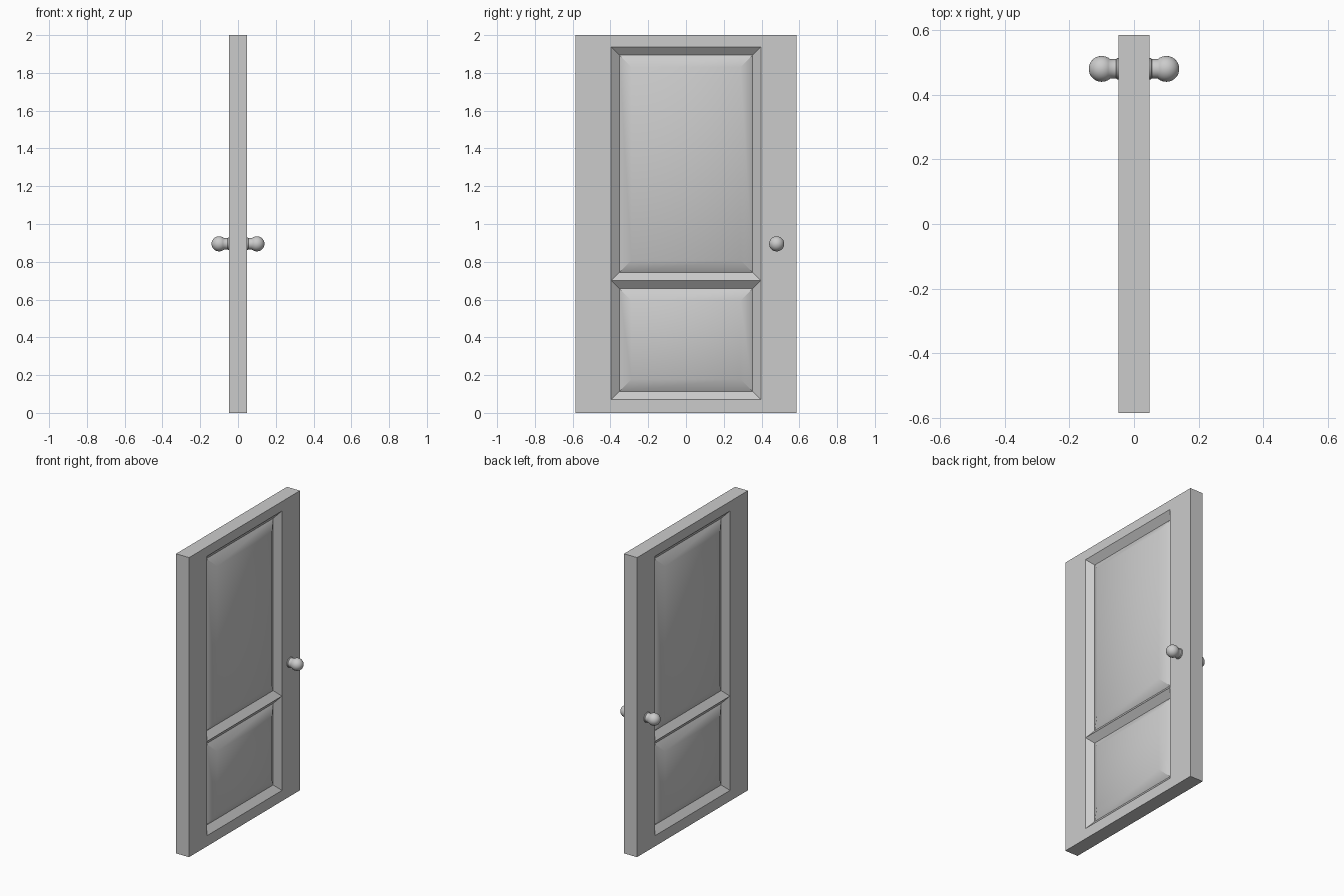
import bpy, bmesh, math
from mathutils import Matrix

if "Cube" in bpy.data.objects:
    bpy.data.objects.remove(bpy.data.objects["Cube"])

grey = bpy.data.materials.new("plain_grey")
grey.diffuse_color = (0.6, 0.6, 0.6, 1)
grey.use_nodes = True
grey.node_tree.nodes["Principled BSDF"].inputs["Base Color"].default_value = grey.diffuse_color


def finish(name, bm, angle):
    bmesh.ops.recalc_face_normals(bm, faces=bm.faces[:])
    mesh = bpy.data.meshes.new(name)
    bm.to_mesh(mesh)
    bm.free()
    mesh.materials.append(grey)
    ob = bpy.data.objects.new(name, mesh)
    bpy.context.collection.objects.link(ob)
    bpy.ops.object.select_all(action='DESELECT')
    ob.select_set(True)
    bpy.context.view_layer.objects.active = ob
    bpy.ops.object.shade_smooth_by_angle(angle=math.radians(angle))
    return ob


# door leaf: slab cut into a frame with two panel openings on each side
T = 0.048
bm = bmesh.new()
bmesh.ops.create_cube(bm, size=1)
for v in bm.verts:
    v.co = (v.co.x * 2 * T, v.co.y * 1.17, v.co.z * 2 + 1)
cuts = [((0, y, 0), (0, 1, 0)) for y in (-0.396, 0.396)]
cuts += [((0, 0, z), (0, 0, 1)) for z in (0.071, 0.701, 1.937)]
for co, no in cuts:
    bmesh.ops.bisect_plane(bm, geom=bm.verts[:] + bm.edges[:] + bm.faces[:],
                           plane_co=co, plane_no=no)
bm.normal_update()
panels = []
for f in bm.faces:
    c = f.calc_center_median()
    if abs(f.normal.x) > 0.9 and abs(c.y) < 0.3 and 0.071 < c.z < 1.937:
        panels.append(f)
# sloped moulding down into the recess, then the raised field
bmesh.ops.inset_individual(bm, faces=panels, thickness=0.043, depth=-0.036,
                           use_even_offset=True)
bm.normal_update()
bmesh.ops.inset_individual(bm, faces=panels, thickness=0.064, depth=0.0365,
                           use_even_offset=True)
finish("door_leaf", bm, 35)

# knobs: rosette, neck and ball turned around the x axis
C, R = 0.1, 0.04
profile = [(0.04, 0.033), (0.052, 0.033), (0.055, 0.030), (0.0735, 0.030)]
start = math.pi - math.asin(0.030 / R)
for i in range(1, 13):
    a = start * (1 - i / 12)
    profile.append((C + R * math.cos(a), R * math.sin(a)))

for side, name in ((1, "knob_right"), (-1, "knob_left")):
    bm = bmesh.new()
    vs = [bm.verts.new((side * x, 0.48 + r, 0.895)) for x, r in profile]
    es = [bm.edges.new(p) for p in zip(vs, vs[1:])]
    bmesh.ops.spin(bm, geom=vs + es, cent=(0, 0.48, 0.895), axis=(1, 0, 0),
                   angle=2 * math.pi, steps=32)
    bmesh.ops.remove_doubles(bm, verts=bm.verts[:], dist=0.0001)
    # cap the hidden end so the knob is a closed solid
    bmesh.ops.holes_fill(bm, edges=[e for e in bm.edges if e.is_boundary], sides=0)
    finish(name, bm, 40)
